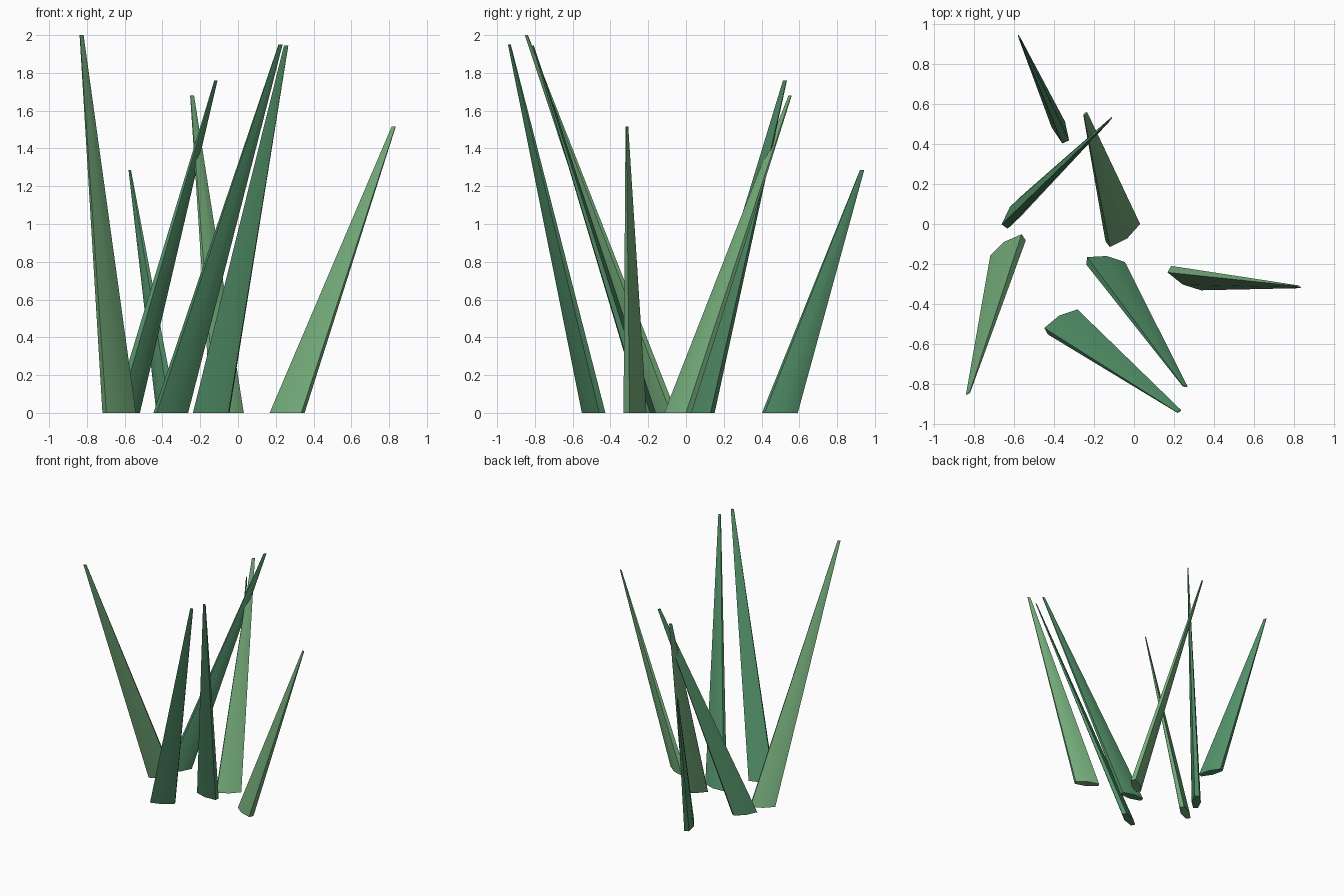
import bpy, bmesh, math
from mathutils import Matrix

if "Cube" in bpy.data.objects:
    bpy.data.objects.remove(bpy.data.objects["Cube"])


def make_material(name, color):
    mat = bpy.data.materials.new(name)
    mat.diffuse_color = color
    mat.use_nodes = True
    mat.node_tree.nodes["Principled BSDF"].inputs["Base Color"].default_value = mat.diffuse_color
    return mat


light = make_material("light_green", (0.18, 0.42, 0.20, 1))
dark = make_material("deep_green", (0.085, 0.28, 0.14, 1))

# Lens-shaped cross-section shared by all blades
SECTION = [(-0.095, -0.0185), (0, -0.0365), (0.095, -0.0185),
           (0.095, 0.0185), (0, 0.0365), (-0.095, 0.0185)]
TIP_SCALE = 0.12


def blade(name, base, angle, tip, mat):
    """Tapered grass blade from a base centre on the ground to a leaning tip."""
    rot = Matrix.Rotation(math.radians(angle), 2)
    bm = bmesh.new()
    rings = []
    for (cx, cy, cz), s in (((*base, 0), 1), (tip, TIP_SCALE)):
        ring = []
        for x, y in SECTION:
            dx, dy = (rot[0][0] * x + rot[0][1] * y, rot[1][0] * x + rot[1][1] * y)
            ring.append(bm.verts.new((cx + dx * s, cy + dy * s, cz)))
        rings.append(ring)
    low, high = rings
    n = len(SECTION)
    bm.faces.new(low[::-1])
    bm.faces.new(high)
    for i in range(n):
        j = (i + 1) % n
        bm.faces.new((low[i], low[j], high[j], high[i]))
    bmesh.ops.recalc_face_normals(bm, faces=bm.faces[:])
    mesh = bpy.data.meshes.new(name)
    bm.to_mesh(mesh)
    bm.free()
    mesh.materials.append(mat)
    obj = bpy.data.objects.new(name, mesh)
    bpy.context.collection.objects.link(obj)
    bpy.ops.object.select_all(action='DESELECT')
    obj.select_set(True)
    bpy.context.view_layer.objects.active = obj
    bpy.ops.object.shade_smooth_by_angle(angle=math.radians(30))


# Blades: name, base centre, turn in degrees, tip centre, material
blade("blade_front_left", (-0.629, -0.12), 34.5, (-0.828, -0.845, 2.0), light)
blade("blade_front", (-0.356, -0.489), 29, (0.225, -0.935, 1.95), dark)
blade("blade_front_inner", (-0.142, -0.196), -7.5, (0.255, -0.81, 1.945), dark)
blade("blade_right", (0.26, -0.27), -28, (0.824, -0.313, 1.515), light)
blade("blade_centre", (-0.056, -0.043), 37.5, (-0.243, 0.551, 1.68), light)
blade("blade_left", (-0.59, 0.064), 54, (-0.117, 0.524, 1.76), dark)
blade("blade_back", (-0.378, 0.497), 113, (-0.573, 0.932, 1.285), dark)
